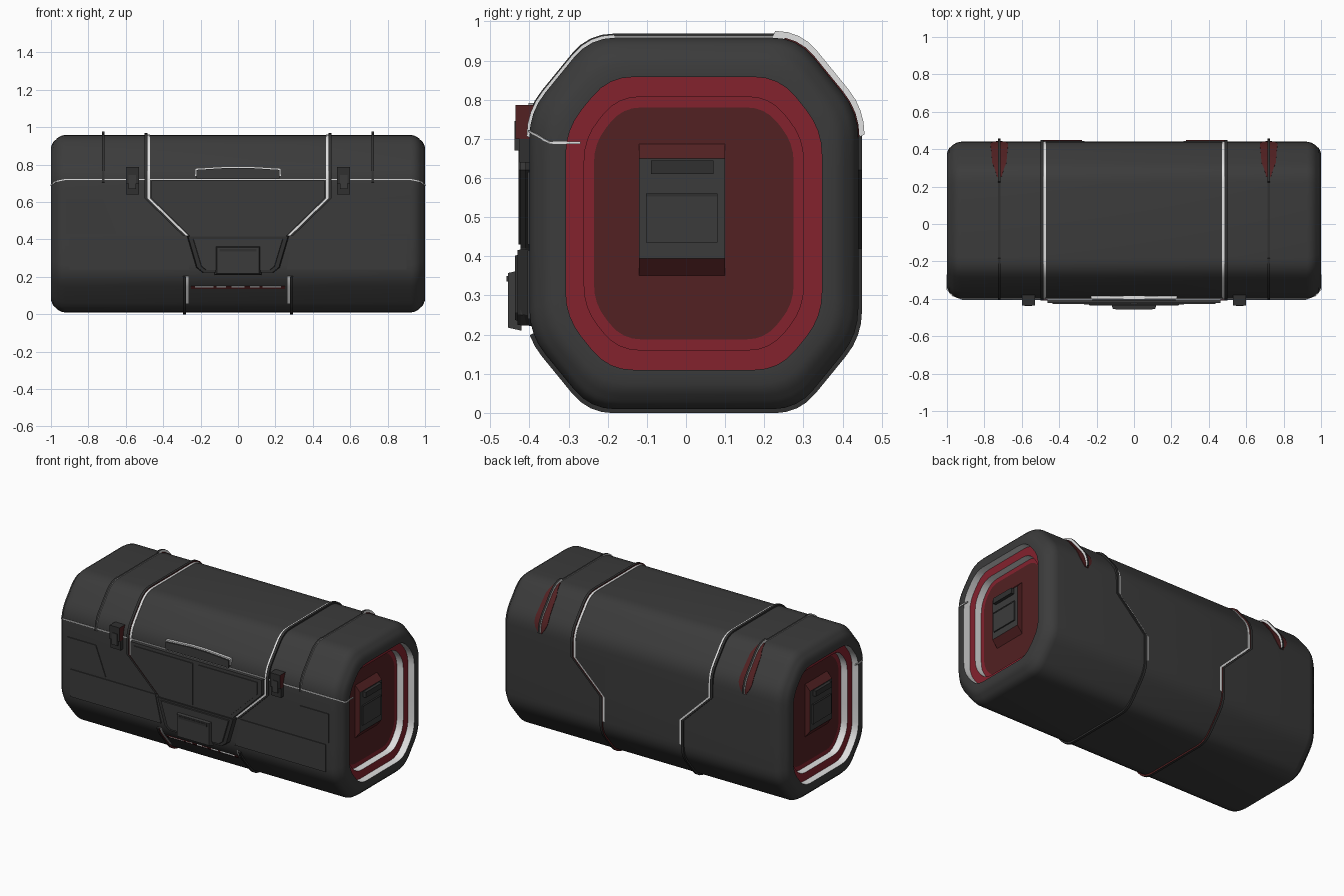
import bpy, bmesh, math
from mathutils import Vector

if "Cube" in bpy.data.objects:
    bpy.data.objects.remove(bpy.data.objects["Cube"])

def material(name, col):
    m = bpy.data.materials.new(name)
    m.diffuse_color = (*col, 1)
    m.use_nodes = True
    m.node_tree.nodes["Principled BSDF"].inputs["Base Color"].default_value = m.diffuse_color
    return m

GREY = material("charcoal", (0.044, 0.044, 0.044))
DARK = material("dark_charcoal", (0.03, 0.03, 0.03))
RED = material("red", (0.23, 0.016, 0.027))
MAROON = material("maroon", (0.085, 0.015, 0.016))
LIGHT = material("light_grey", (0.75, 0.75, 0.75))

CY, CZ, HW, HZ, CHY, CHZ = 0.02, 0.484, 0.42, 0.4745, 0.155, 0.19

def finish(name, bm, mats, rule=None, angle=35):
    bmesh.ops.recalc_face_normals(bm, faces=bm.faces)
    bm.normal_update()
    if rule:
        for f in bm.faces:
            f.material_index = rule(f)
    me = bpy.data.meshes.new(name)
    bm.to_mesh(me)
    bm.free()
    for m in mats:
        me.materials.append(m)
    ob = bpy.data.objects.new(name, me)
    bpy.context.collection.objects.link(ob)
    bpy.ops.object.select_all(action='DESELECT')
    ob.select_set(True)
    bpy.context.view_layer.objects.active = ob
    bpy.ops.object.shade_smooth_by_angle(angle=math.radians(angle))
    return ob

# Rounded octagon section (y, z), offset outward by o, running from the front
# over the top, down the back, under the bottom to the front again
def section(o):
    w, h, a, b = HW + o, HZ + o * 1.08, CHY + 0.5 * o, CHZ + 0.6 * o
    cs = [Vector(p) for p in ((-w, h - b), (a - w, h), (w - a, h), (w, h - b),
                              (w, b - h), (w - a, -h), (a - w, -h), (-w, b - h))]
    t0 = min(0.065, 0.42 * math.hypot(a, b))
    pts = [(CY - w, 0.42), (CY - w, 0.62)]
    for i, p in enumerate(cs):
        q0 = p + (cs[i - 1] - p).normalized() * t0
        q1 = p + (cs[(i + 1) % 8] - p).normalized() * t0
        for k in range(5):
            t = k / 4
            q = q0 * (1 - t) ** 2 + p * 2 * t * (1 - t) + q1 * t * t
            pts.append((CY + q.x, CZ + q.y))
        if i == 3:
            pts += [(CY + w, 0.62), (CY + w, 0.42)]
    return pts

# Body with stepped, lit recesses in both ends
half = [(0.925, 0, 0), (0.945, -0.004, 0), (0.968, -0.016, 0), (0.972, -0.022, 0), (0.988, -0.034, 0),
        (1.0, -0.06, 0), (1.0, -0.093, 0), (0.955, -0.093, 2), (0.955, -0.14, 1),
        (0.91, -0.14, 2), (0.91, -0.165, 1)]
bm = bmesh.new()
loops = {}
for s in (-1, 1):
    loops[s] = [[bm.verts.new((s * x, y, z)) for y, z in section(d)] for x, d, m in half]

def bridge(a, b, m):
    n = len(a)
    for i in range(n):
        bm.faces.new((a[i], a[(i + 1) % n], b[(i + 1) % n], b[i])).material_index = m

bridge(loops[-1][0], loops[1][0], 0)
for s in (-1, 1):
    for k in range(1, len(half)):
        bridge(loops[s][k - 1], loops[s][k], half[k][2])
    bm.faces.new(loops[s][-1]).material_index = 3
finish("case_body", bm, [GREY, RED, LIGHT, MAROON])

# Strip lying on the body: xs gives (x0, x1) at each section index
def strip(name, idx, xs, o, mats, rule=None):
    lo, hi = section(-0.006), section(o)
    bm = bmesh.new()
    rows = []
    for i, (a, b) in zip(idx, xs):
        rows.append([bm.verts.new(v) for v in ((a, *lo[i]), (a, *hi[i]), (b, *hi[i]), (b, *lo[i]))])
    for r, q in zip(rows, rows[1:]):
        for k in range(4):
            bm.faces.new((r[k], r[(k + 1) % 4], q[(k + 1) % 4], q[k]))
    bm.faces.new(rows[0])
    bm.faces.new(rows[-1])
    finish(name, bm, mats, rule)

# Plate: polygon in (x, z), standing from y0 out to y1
def plate(name, pts, y0, y1, mats, rule=None, s=1, shrink=1.0):
    cx = sum(p[0] for p in pts) / len(pts)
    cz = sum(p[1] for p in pts) / len(pts)
    bm = bmesh.new()
    a = [bm.verts.new((s * x, y0, z)) for x, z in pts]
    b = [bm.verts.new((s * (cx + (x - cx) * shrink), y1, cz + (z - cz) * shrink)) for x, z in pts]
    n = len(pts)
    for i in range(n):
        bm.faces.new((a[i], a[(i + 1) % n], b[(i + 1) % n], b[i]))
    bm.faces.new(a)
    bm.faces.new(b)
    finish(name, bm, mats, rule, 20)

def box(name, lo, hi, mats, rule=None):
    plate(name, [(lo[0], lo[2]), (hi[0], lo[2]), (hi[0], hi[2]), (lo[0], hi[2])], hi[1], lo[1], mats, rule)

def sym(pts):
    return pts + [(-x, z) for x, z in reversed(pts)]

def band_x(z):
    return 0.275 + 0.205 * min(1, max(0, (z - 0.42) / 0.2))

side = lambda f: 1 if abs(f.normal.x) > 0.6 else 0
base = section(0)
last = len(base) - 2

for s in (-1, 1):
    # Ridge bands with red inner walls and a light inlay, kinked inward on front and back
    def band(name, idx, a, b, o, mats, rule=None):
        xs = [band_x(base[i][1]) for i in idx]
        strip(name, idx, [(s * (x + a), s * (x + b)) for x in xs], o, mats, rule)
    band("band_ridge", range(last), 0.004, 0.02, 0.0095, [DARK, MAROON], lambda f: 1 if f.normal.x * s < -0.5 else 0)
    band("band_inlay", range(25), -0.01, 0.005, 0.0025, [LIGHT])
    band("band_inlay_front", range(last - 4, last), -0.01, 0.005, 0.0025, [LIGHT])
    # Thin lid ribs near the ends, and red flashes around the rear ones
    for nm, idx, o in (("front_rib", range(2, 12), 0.007), ("top_rib", range(11, 13), 0.004), ("rear_rib", range(12, 22), 0.016)):
        strip(nm, idx, [(s * 0.714, s * 0.726)] * 10, o, [DARK, LIGHT], side)
    ws = [0.012, 0.02, 0.028, 0.038, 0.044, 0.047, 0.046, 0.034, 0.012]
    strip("rear_flash", range(13, 22), [(s * (0.72 - w), s * (0.72 + w)) for w in ws], 0.003, [MAROON])

    # Front panels
    plate("lower_panel", [(0.9, 0.24), (0.9, 0.415), (0.3, 0.415), (0.26, 0.24)], -0.39, -0.405, [GREY], s=s)
    plate("upper_panel", [(0.92, 0.43), (0.92, 0.615), (0.72, 0.615), (0.65, 0.43)], -0.39, -0.405, [GREY], s=s)
    plate("shield_panel", [(0.02, 0.43), (0.24, 0.43), (0.435, 0.62), (0.435, 0.695), (0.02, 0.695)], -0.41, -0.428, [GREY], s=s)

    # Side clasps
    x0, x1 = sorted((s * 0.53, s * 0.6))
    box("clasp_base", (x0, -0.425, 0.64), (x1, -0.38, 0.70), [DARK])
    box("clasp_top", (x0, -0.435, 0.70), (x1, -0.37, 0.787), [DARK, MAROON], side)
    box("clasp_pad", (x0 + 0.015, -0.438, 0.67), (x1 - 0.015, -0.42, 0.745), [GREY])

    # Lid seam, running round onto the end rim
    path = [(0, -0.4, 0.72), (0.925, -0.4, 0.72), (0.97, -0.382, 0.71), (1.0, -0.347, 0.69), (1.0, -0.27, 0.69)]
    bm = bmesh.new()
    rows = []
    for x, y, z in path:
        d = 0.003
        out = d if x > 0.95 else 0
        rows.append([bm.verts.new((s * (x + out * k), y - d * k * (y < -0.33), z + h))
                     for k, h in ((-1, -d), (1, -d), (1, d), (-1, d))])
    for r, q in zip(rows, rows[1:]):
        for k in range(4):
            bm.faces.new((r[k], r[(k + 1) % 4], q[(k + 1) % 4], q[k]))
    finish("lid_seam", bm, [LIGHT])

    # End handle inside the recess
    bm = bmesh.new()
    prof = [(0.905, 0.345), (0.945, 0.395), (0.945, 0.65), (0.905, 0.692)]
    a = [bm.verts.new((s * x, -0.12, z)) for x, z in prof]
    b = [bm.verts.new((s * x, 0.1, z)) for x, z in prof]
    for i in range(4):
        bm.faces.new((a[i], a[(i + 1) % 4], b[(i + 1) % 4], b[i]))
    bm.faces.new(a)
    bm.faces.new(b)
    finish("end_handle", bm, [GREY, MAROON], lambda f: 0 if abs(f.normal.x) > 0.9 else 1)
    for nm, y0, y1, z0, z1, t, m in (("handle_pad", -0.102, 0.08, 0.435, 0.558, 0.953, GREY),
                                     ("handle_slot", -0.102, 0.08, 0.553, 0.56, 0.955, DARK),
                                     ("handle_grip", -0.09, 0.07, 0.61, 0.645, 0.965, DARK)):
        x0, x1 = sorted((s * 0.93, s * t))
        box(nm, (x0, y0, z0), (x1, y1, z1), [m])

# Central front shield and main latch
plate("front_shield", sym([(0.462, 0.715), (0.462, 0.62), (0.26, 0.42), (0.22, 0.25), (0.19, 0.225)]), -0.39, -0.423, [GREY])
plate("latch_frame", sym([(0.275, 0.42), (0.225, 0.25), (0.19, 0.222)]), -0.39, -0.43, [DARK], shrink=0.97)
plate("latch_plate", sym([(0.245, 0.405), (0.2, 0.255), (0.175, 0.235)]), -0.42, -0.437, [GREY], shrink=0.97)
plate("latch_button", sym([(0.125, 0.365), (0.125, 0.21)]), -0.42, -0.455, [GREY], shrink=0.9)
box("latch_button_lip", (-0.1, -0.458, 0.335), (0.1, -0.44, 0.35), [DARK])

# Lid lip with light edge
plate("lid_lip_edge", sym([(0.23, 0.74), (0.23, 0.78), (0.05, 0.791)]), -0.385, -0.402, [LIGHT])
plate("lid_lip", sym([(0.222, 0.725), (0.222, 0.772), (0.05, 0.783)]), -0.36, -0.412, [GREY])

# Dashed accent bar on the lower front chamfer
def chamfer_bar(name, x0, x1, z0, z1, h, mat):
    n = math.hypot(CHY, CHZ)
    bm = bmesh.new()
    vs = []
    for x in (x0, x1):
        for z, d in ((z0, -0.005), (z1, -0.005), (z1, h), (z0, h)):
            y = CY - HW + CHY * (CZ - HZ + CHZ - z) / CHZ
            vs.append(bm.verts.new((x, y - d * CHZ / n, z - d * CHY / n)))
    for k in range(4):
        bm.faces.new((vs[k], vs[(k + 1) % 4], vs[4 + (k + 1) % 4], vs[4 + k]))
    bm.faces.new(vs[:4])
    bm.faces.new(vs[4:])
    finish(name, bm, [mat])

chamfer_bar("accent_bar", -0.25, 0.25, 0.138, 0.152, 0.004, MAROON)
for x, w in ((-0.18, 0.05), (-0.09, 0.025), (0, 0.035), (0.09, 0.025), (0.18, 0.05)):
    chamfer_bar("accent_dash", x - w, x + w, 0.146, 0.152, 0.006, LIGHT)
